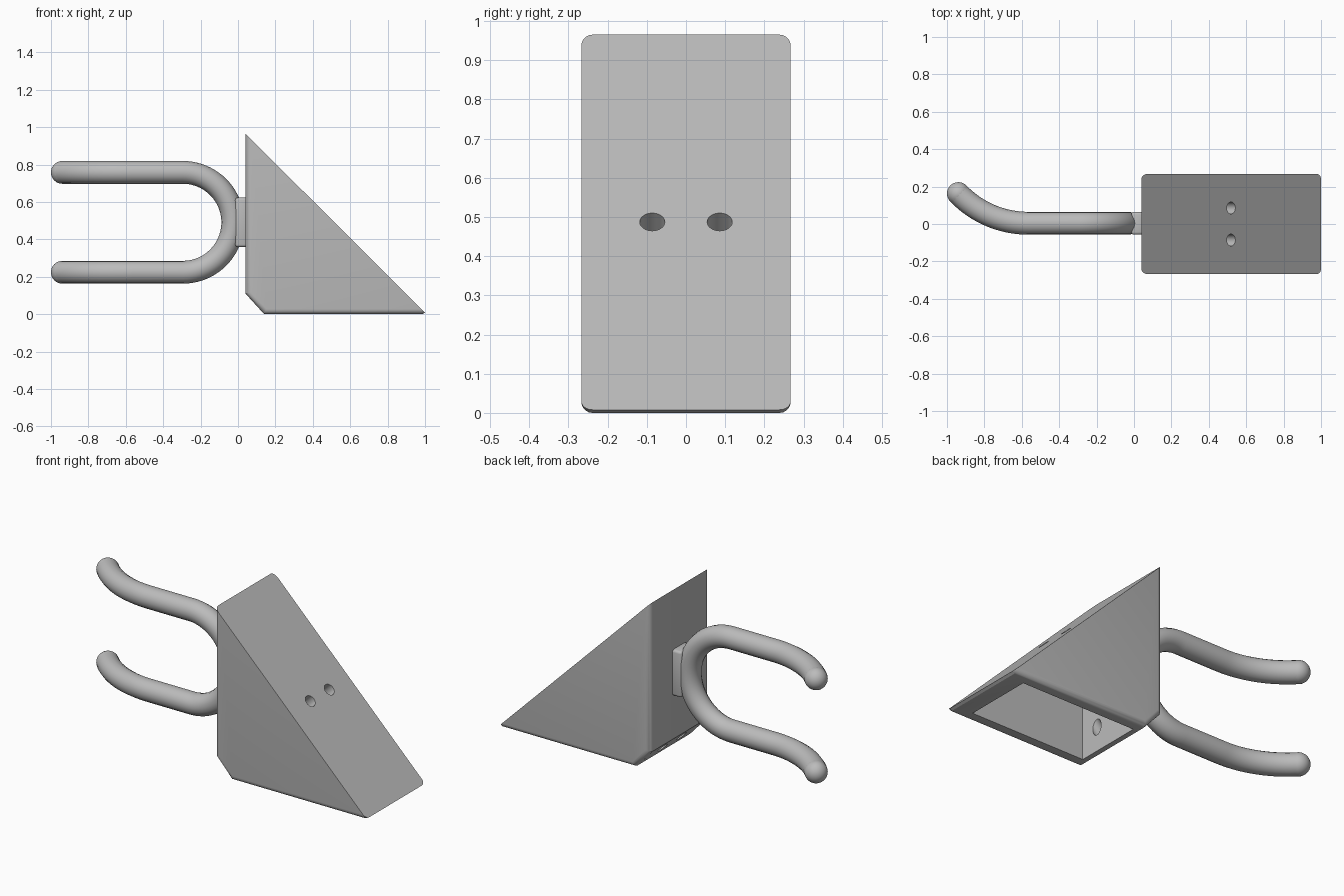
import bpy, bmesh
from math import sin, cos, pi, radians
from mathutils import Vector

cube = bpy.data.objects.get("Cube")
if cube:
    bpy.data.objects.remove(cube, do_unlink=True)

grey = bpy.data.materials.new("grey plastic")
grey.use_nodes = True
grey.diffuse_color = (0.5, 0.5, 0.5, 1)
grey.node_tree.nodes["Principled BSDF"].inputs["Base Color"].default_value = (0.5, 0.5, 0.5, 1)


def finish(obj, name, angle=35):
    obj.name = name
    obj.data.materials.clear()
    obj.data.materials.append(grey)
    bpy.ops.object.select_all(action='DESELECT')
    obj.select_set(True)
    bpy.context.view_layer.objects.active = obj
    bpy.ops.object.shade_smooth_by_angle(angle=radians(angle))
    return obj


def prism(name, profile, half_width, fillet=0.0):
    """Extrude an xz profile along y, rounding all rim edges but the first."""
    bm = bmesh.new()
    base = bm.faces.new([bm.verts.new((x, -half_width, z)) for x, z in profile])
    ext = bmesh.ops.extrude_face_region(bm, geom=[base])
    bmesh.ops.translate(bm, vec=(0, 2 * half_width, 0),
                        verts=[v for v in ext["geom"] if isinstance(v, bmesh.types.BMVert)])
    bmesh.ops.recalc_face_normals(bm, faces=bm.faces)
    if fillet:
        # the sloped face stays crisp
        rim = [e for e in bm.edges
               if abs(e.verts[0].co.y - e.verts[1].co.y) < 0.001
               and not any(f.normal.x > 0.3 and f.normal.z > 0.3 for f in e.link_faces)]
        bmesh.ops.bevel(bm, geom=rim, offset=fillet, segments=5, profile=0.5, affect='EDGES')
    mesh = bpy.data.meshes.new(name)
    bm.to_mesh(mesh)
    bm.free()
    obj = bpy.data.objects.new(name, mesh)
    bpy.context.collection.objects.link(obj)
    return obj


def cut(target, cutter):
    mod = target.modifiers.new("cut", 'BOOLEAN')
    mod.operation = 'DIFFERENCE'
    mod.solver = 'EXACT'
    mod.object = cutter
    bpy.context.view_layer.objects.active = target
    bpy.ops.object.modifier_apply(modifier=mod.name)
    bpy.data.objects.remove(cutter, do_unlink=True)


# Wedge-shaped mounting body, hollow from below
body = prism("wedge_body", [(0.04, 0.965), (1.0, 0.008), (0.985, 0), (0.14, 0), (0.04, 0.11)],
             0.267, fillet=0.028)
cut(body, prism("pocket", [(0.17, -0.01), (0.9, -0.01), (0.17, 0.72)], 0.197))

# Screw holes, square to the slope
for side in (-1, 1):
    bpy.ops.mesh.primitive_cylinder_add(vertices=32, radius=0.032, depth=1.8,
                                        location=(0.52, side * 0.086, 0.488),
                                        rotation=(0, pi / 4, 0))
    cut(body, bpy.context.object)
finish(body, "wedge_body", 25)

# Pad joining the fork to the wedge
bpy.ops.mesh.primitive_cube_add(size=1, location=(0.02, 0.004, 0.491))
pad = bpy.context.object
pad.scale = (0.07, 0.122, 0.264)
bpy.ops.object.transform_apply(location=False, rotation=False, scale=True)
bevel = pad.modifiers.new("round", 'BEVEL')
bevel.width = 0.014
bevel.segments = 3
bpy.ops.object.modifier_apply(modifier=bevel.name)
finish(pad, "joining_pad")

# Fork: upswept tip, straight prong, U bend, then mirrored back
radius, mid_z, bend, y0 = 0.061, 0.491, 0.267, 0.004
sweep_r, sweep_a = 0.52, radians(46)
prong = []
for i in range(17):
    a = sweep_a * (1 - i / 16)
    prong.append(Vector((-0.565 - sweep_r * sin(a), y0 + sweep_r * (1 - cos(a)), mid_z + bend)))
arc = []
for i in range(41):
    a = pi / 2 - pi * i / 40
    arc.append(Vector((-0.295 + bend * cos(a), y0, mid_z + bend * sin(a))))
lower = [Vector((p.x, p.y, 2 * mid_z - p.z)) for p in reversed(prong)]
path = prong + arc + lower

curve = bpy.data.curves.new("fork_path", 'CURVE')
curve.dimensions = '3D'
curve.bevel_depth = radius
curve.bevel_resolution = 6
curve.use_fill_caps = True
spline = curve.splines.new('POLY')
spline.points.add(len(path) - 1)
for point, co in zip(spline.points, path):
    point.co = (*co, 1)
fork = bpy.data.objects.new("fork", curve)
bpy.context.collection.objects.link(fork)
bpy.ops.object.select_all(action='DESELECT')
fork.select_set(True)
bpy.context.view_layer.objects.active = fork
bpy.ops.object.convert(target='MESH')
finish(bpy.context.object, "fork", 40)

# Rounded prong tips
for tip, label in ((path[0], "upper"), (path[-1], "lower")):
    bpy.ops.mesh.primitive_uv_sphere_add(segments=32, ring_count=16, radius=radius, location=tip)
    finish(bpy.context.object, label + "_prong_tip")
